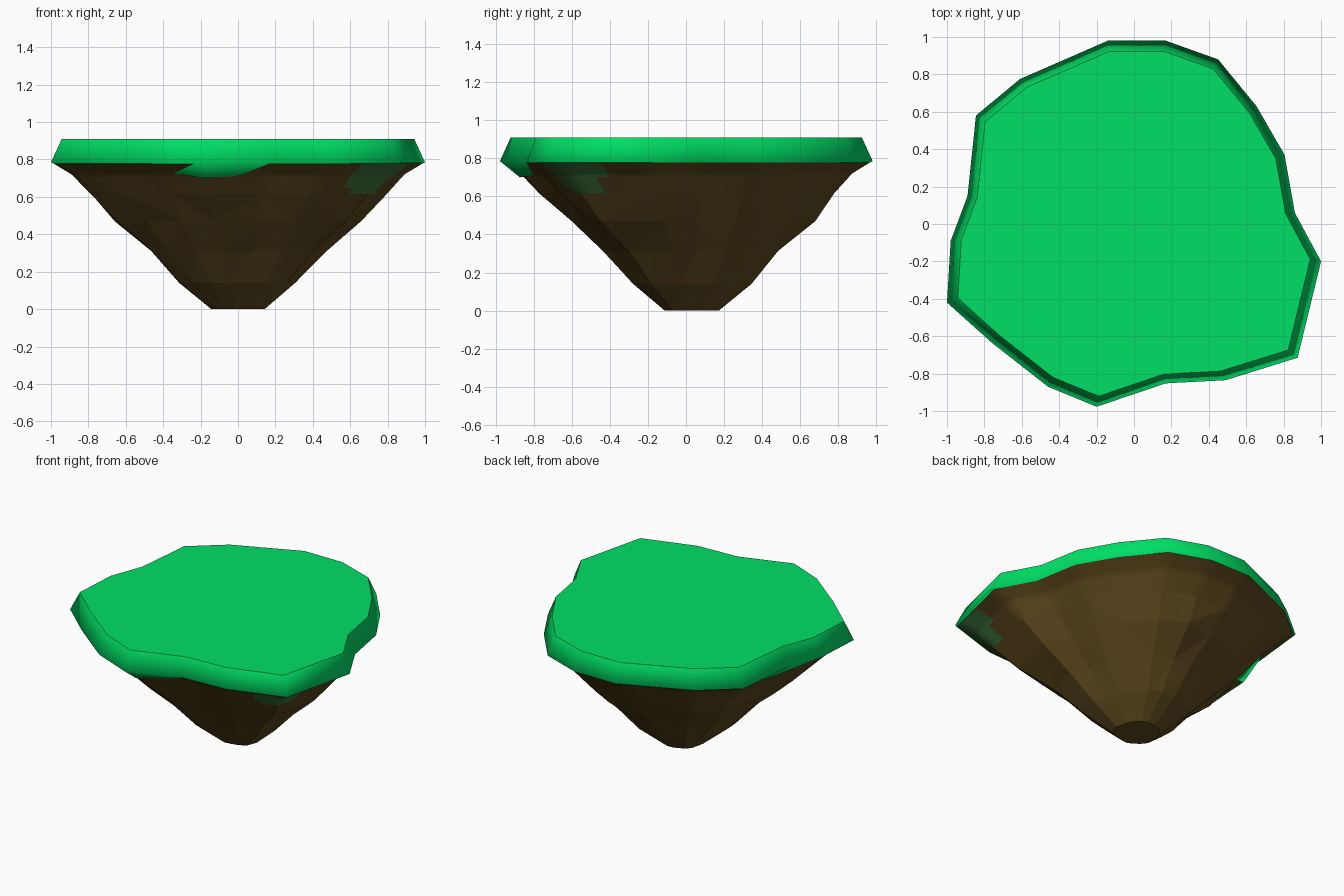
import bpy, bmesh, math, random
from mathutils import Vector

if "Cube" in bpy.data.objects:
    bpy.data.objects.remove(bpy.data.objects["Cube"])

random.seed(4)

# Rim outline of the island, counter-clockwise
RIM = [(1.0, -.20), (.86, .06), (.805, .37), (.655, .63), (.45, .88), (.17, .98),
       (-.14, .98), (-.61, .775), (-.845, .58), (-.89, .15), (-.98, -.09), (-1.0, -.42),
       (-.76, -.635), (-.46, -.87), (-.20, -.977), (.17, -.852), (.49, -.835), (.875, -.715)]
N = len(RIM)
RIM_Z, TOP_Z = .785, .91


def material(name, color):
    m = bpy.data.materials.new(name)
    m.diffuse_color = (*color, 1)
    m.use_nodes = True
    m.node_tree.nodes["Principled BSDF"].inputs["Base Color"].default_value = m.diffuse_color
    return m


def ring(bm, scale, z, roundness=0, dy=0, jitter=0):
    """Scaled copy of the rim, blended towards a circle."""
    out = []
    for x, y in RIM:
        k = scale * ((1 - roundness) + roundness * .97 / math.hypot(x, y))
        k *= 1 + random.uniform(-jitter, jitter)
        out.append(bm.verts.new((x * k, y * k + dy, z)))
    return out


def bridge(bm, low, high):
    for i in range(N):
        j = (i + 1) % N
        bm.faces.new((low[i], low[j], high[j], high[i]))


def finish(bm, name, *mats):
    me = bpy.data.meshes.new(name)
    bm.to_mesh(me)
    bm.free()
    for m in mats:
        me.materials.append(m)
    ob = bpy.data.objects.new(name, me)
    bpy.context.collection.objects.link(ob)


grass = material("grass green", (0, .74, .13))
soil = material("soil brown", (.108, .064, .012))
moss = material("moss dark green", (.05, .18, .05))

# Grass slab: flat top, sloped edge and an underside tucked into the soil
bm = bmesh.new()
under = ring(bm, .86, .72)
rim = ring(bm, 1, RIM_Z)
high = ring(bm, .942, TOP_Z)
# ... except where the grass hangs over the soil
for i, z, s in [(13, .735, .90), (14, .70, .893), (9, .70, .90)]:
    under[i].co = (RIM[i][0] * s, RIM[i][1] * s, z)
bridge(bm, under, rim)
bridge(bm, rim, high)
top = bm.faces.new(high)
for f in bm.faces:
    f.smooth = True
for e in top.edges:
    e.smooth = False
finish(bm, "grass_top", grass)

# Soil cone tapering down in rings: faceted below, smooth near the rim
bm = bmesh.new()
levels = [(0, .147, .6, .03, 0), (.14, .315, .3, .03, .025), (.31, .48, .2, .025, .03),
          (.47, .655, .12, .02, .03), (.615, .79, .06, .01, .015),
          (.72, .89, 0, 0, 0), (RIM_Z - .003, .992, 0, 0, 0)]
rings = [ring(bm, s, z, rnd, dy, j) for z, s, rnd, dy, j in levels]
for a, b in zip(rings, rings[1:]):
    bridge(bm, a, b)
bm.faces.new(rings[0][::-1])
bmesh.ops.triangulate(bm, faces=[f for f in bm.faces if len(f.verts) == 4
                                 and f.calc_center_median().z < .6])

# Mossy patch under the front right corner
corner = [e for e in bm.edges if all(v.co.z > .6 for v in e.verts)
          and any(f.calc_center_median().z > .6 for f in e.link_faces)]
bmesh.ops.subdivide_edges(bm, edges=corner, cuts=5, use_grid_fill=True)
spot = Vector((.78, -.63, .70))
for f in bm.faces:
    c = f.calc_center_median()
    f.smooth = c.z > .6
    if c.z > .6 and (c - spot).length < .2:
        f.material_index = 1
finish(bm, "soil_base", soil, moss)
